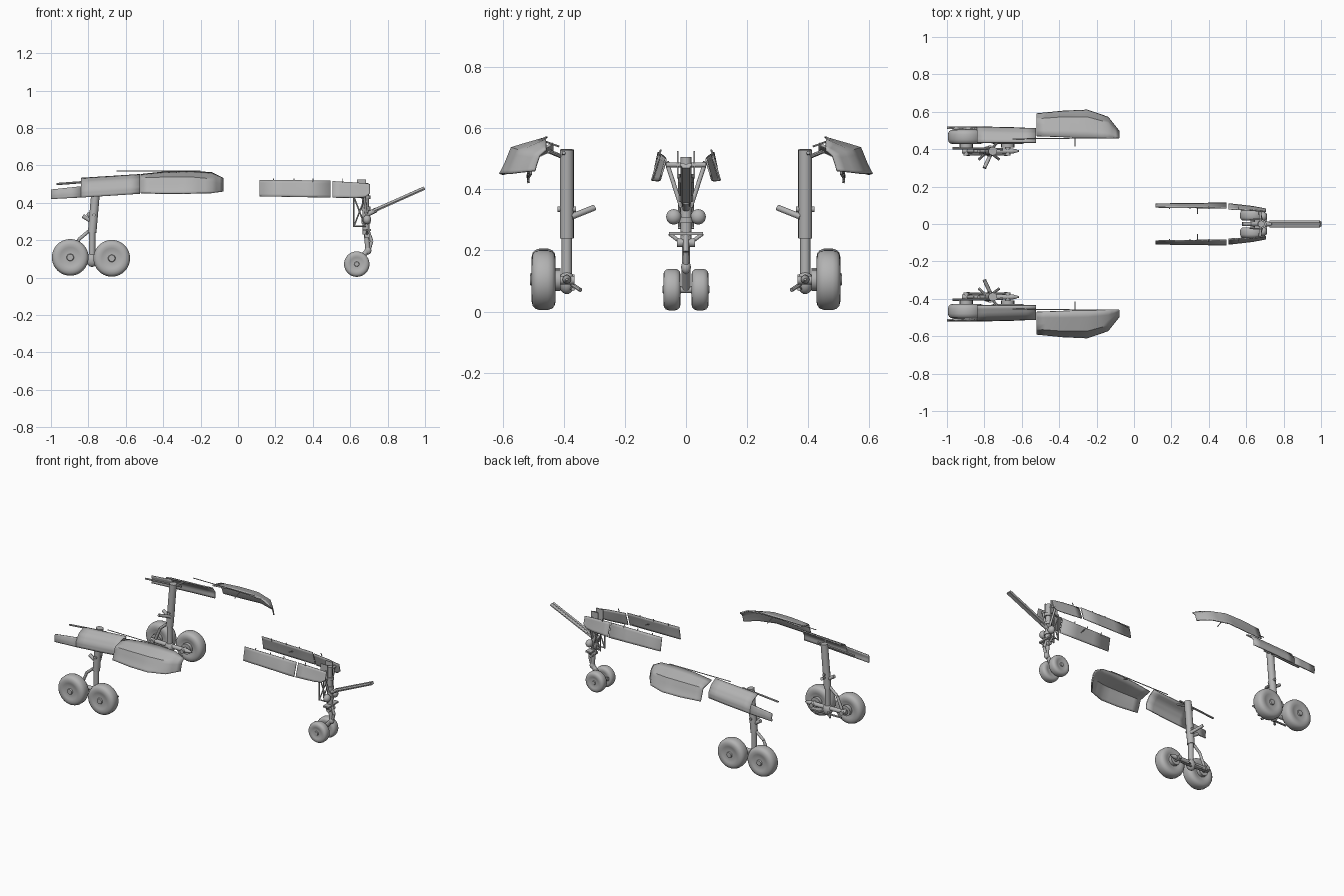
import bpy, bmesh, math
from mathutils import Vector

if "Cube" in bpy.data.objects:
    bpy.data.objects.remove(bpy.data.objects["Cube"])

grey = bpy.data.materials.new("plain grey")
grey.use_nodes = True
grey.diffuse_color = (0.45, 0.45, 0.45, 1)
grey.node_tree.nodes["Principled BSDF"].inputs["Base Color"].default_value = (0.45, 0.45, 0.45, 1)


def finish(bm, name, angle=40):
    bmesh.ops.recalc_face_normals(bm, faces=bm.faces)
    mesh = bpy.data.meshes.new(name)
    bm.to_mesh(mesh)
    bm.free()
    mesh.materials.append(grey)
    ob = bpy.data.objects.new(name, mesh)
    bpy.context.collection.objects.link(ob)
    bpy.ops.object.select_all(action="DESELECT")
    ob.select_set(True)
    bpy.context.view_layer.objects.active = ob
    bpy.ops.object.shade_smooth_by_angle(angle=math.radians(angle))
    return ob


def rod(name, a, b, r, r2=None, sides=16):
    """Round bar from a to b."""
    a, b = Vector(a), Vector(b)
    bm = bmesh.new()
    bmesh.ops.create_cone(bm, cap_ends=True, segments=sides, radius1=r,
                          radius2=r if r2 is None else r2, depth=(b - a).length)
    bm.transform((b - a).to_track_quat("Z", "Y").to_matrix().to_4x4())
    bmesh.ops.translate(bm, verts=bm.verts, vec=(a + b) / 2)
    return finish(bm, name)


def box(name, centre, size, tilt=0):
    """Block, tilted about y."""
    bm = bmesh.new()
    bmesh.ops.create_cube(bm, size=1)
    bmesh.ops.scale(bm, verts=bm.verts, vec=size)
    ob = finish(bm, name)
    ob.location = centre
    ob.rotation_euler.y = tilt
    return ob


def ball(name, centre, size):
    bm = bmesh.new()
    bmesh.ops.create_uvsphere(bm, u_segments=20, v_segments=12, radius=1)
    bmesh.ops.scale(bm, verts=bm.verts, vec=size)
    bmesh.ops.translate(bm, verts=bm.verts, vec=centre)
    return finish(bm, name)


# Tyre and hub section: (radius fraction, half-width fraction)
WHEEL = [(0, 1.12), (.17, 1.12), (.2, .9), (.45, .86), (.55, .97), (.72, 1),
         (.86, .92), (.95, .72), (1, .36)]


def wheel(name, centre, radius, half):
    bm = bmesh.new()
    section = WHEEL + [(r, -w) for r, w in reversed(WHEEL)]
    vs = [bm.verts.new((r * radius, w * half, 0)) for r, w in section]
    edges = [bm.edges.new(p) for p in zip(vs, vs[1:])]
    bmesh.ops.spin(bm, geom=vs + edges, axis=(0, 1, 0), cent=(0, 0, 0),
                   angle=math.tau, steps=40)
    bmesh.ops.remove_doubles(bm, verts=bm.verts, dist=1e-5)
    bmesh.ops.translate(bm, verts=bm.verts, vec=centre)
    return finish(bm, name, 50)


def panel(name, stations, side, thick=0.008):
    """Curved door skin lofted through (x, [(y, z), ...]) stations."""
    bm = bmesh.new()
    rows = [[bm.verts.new((x, y * side, z)) for y, z in pts] for x, pts in stations]
    for r, s in zip(rows, rows[1:]):
        for i in range(len(r) - 1):
            bm.faces.new((r[i], r[i + 1], s[i + 1], s[i]))
    bmesh.ops.subdivide_edges(bm, edges=bm.edges, cuts=2, smooth=0.4, use_grid_fill=True)
    ob = finish(bm, name)
    mod = ob.modifiers.new("thickness", "SOLIDIFY")
    mod.thickness = thick
    mod.offset = 0
    return ob


for s, tag in ((1, "left"), (-1, "right")):
    y = 0.39 * s
    # Main leg: cylinder, piston and bogie
    rod(f"{tag}_main_strut", (-.78, y, .24), (-.755, y, .53), .023)
    rod(f"{tag}_main_piston", (-.78, y, .08), (-.78, y, .25), .017)
    ball(f"{tag}_bogie_pivot", (-.78, y, .095), (.032, .026, .038))
    rod(f"{tag}_bogie_beam", (-.92, y, .11), (-.65, y, .105), .014)
    rod(f"{tag}_beam_tip", (-.65, y, .105), (-.615, y, .105), .014, .004)
    # Twin wheels with axles and brake drums
    for x, z, end in ((-.897, .108, "rear"), (-.675, .103, "fore")):
        wheel(f"{tag}_{end}_main_wheel", (x, .466 * s, z), .098, .039)
        rod(f"{tag}_{end}_axle", (x, .365 * s, z), (x, .43 * s, z), .014)
        rod(f"{tag}_{end}_brake", (x, .41 * s, z), (x, .435 * s, z), .035)
        rod(f"{tag}_{end}_brake_rod", (x, .37 * s, z - .03), (-.78, .375 * s, .075), .006, sides=8)
    # Torque links and braces
    rod(f"{tag}_upper_link", (-.79, y, .255), (-.85, y, .205), .009)
    rod(f"{tag}_lower_link", (-.85, y, .205), (-.885, y, .125), .009)
    rod(f"{tag}_rear_actuator", (-.83, y, .33), (-.775, y, .295), .011)
    rod(f"{tag}_side_brace", (-.765, .375 * s, .31), (-.80, .30 * s, .34), .01)
    rod(f"{tag}_brace_lug", (-.77, .36 * s, .335), (-.77, .42 * s, .335), .009)
    for dx in (-.05, .06):
        rod(f"{tag}_link_pin", (-.78, y, .1), (-.78 + dx, .345 * s, .07), .007, sides=8)
    rod(f"{tag}_door_link", (-.77, y, .5), (-.72, .45 * s, .525), .007, sides=8)
    rod(f"{tag}_retract_rod", (-.97, .405 * s, .5), (-.70, .40 * s, .52), .006, sides=8)

    # Main doors: narrow tail flap, leg door, bulged body door
    panel(f"{tag}_tail_door", [
        (-1, [(.515, .42), (.518, .445), (.512, .47)]),
        (-.84, [(.517, .428), (.515, .455), (.505, .487)])], s)
    panel(f"{tag}_leg_door", [
        (-.84, [(.517, .428), (.515, .465), (.49, .505), (.435, .53)]),
        (-.68, [(.515, .438), (.512, .475), (.485, .515), (.435, .54)]),
        (-.525, [(.508, .448), (.508, .485), (.48, .525), (.435, .55)])], s)
    panel(f"{tag}_body_door", [
        (-.52, [(.588, .452), (.575, .485), (.56, .53), (.47, .55)]),
        (-.38, [(.602, .448), (.585, .485), (.57, .535), (.465, .565)]),
        (-.25, [(.608, .45), (.59, .485), (.57, .535), (.46, .567)]),
        (-.14, [(.57, .452), (.56, .48), (.54, .525), (.458, .56)]),
        (-.08, [(.495, .46), (.49, .48), (.48, .51), (.458, .53)])], s)
    rod(f"{tag}_body_door_hinge", (-.315, .415 * s, .54), (-.315, .47 * s, .56), .003, sides=6)
    rod(f"{tag}_door_edge_rod", (-.65, .455 * s, .57), (-.2, .46 * s, .57), .003, sides=6)

    # Nose doors, flared outward at the lower edge
    panel(f"{tag}_nose_long_door", [
        (.115, [(.107, .435), (.1, .475), (.09, .522)]),
        (.495, [(.112, .428), (.1, .47), (.085, .518)])], s, .006)
    panel(f"{tag}_nose_short_door", [
        (.505, [(.108, .428), (.095, .47), (.08, .515)]),
        (.63, [(.094, .426), (.083, .465), (.073, .508)]),
        (.68, [(.085, .43), (.077, .465), (.068, .503)]),
        (.705, [(.08, .45), (.073, .47), (.066, .5)])], s, .006)
    for x in (.19, .30, .40, .56):
        rod(f"{tag}_nose_door_pin", (x, .09 * s, .51), (x, .082 * s, .53), .003, sides=6)
    rod(f"{tag}_nose_door_arm", (.34, .055 * s, .49), (.34, .095 * s, .48), .003, sides=6)

    # Nose wheel, lamp and braces
    wheel(f"{tag}_nose_wheel", (.635, .046 * s, .072), .068, .028)
    ball(f"{tag}_lamp", (.69, .04 * s, .31), (.022, .025, .025))
    rod(f"{tag}_lamp_bracket", (.685, 0, .31), (.685, .035 * s, .31), .007)
    rod(f"{tag}_spread_brace", (.685, .015 * s, .34), (.67, .062 * s, .485), .007)
    rod(f"{tag}_collar_stay", (.69, .055 * s, .255), (.69, .015 * s, .225), .006)
    # Open lattice behind the nose leg
    for z in (.275, .43):
        rod(f"{tag}_lattice_bar", (.62, .022 * s, z), (.685, .022 * s, z), .004, sides=8)
    rod(f"{tag}_lattice_post", (.62, .022 * s, .27), (.62, .022 * s, .45), .004, sides=8)
    rod(f"{tag}_lattice_cross", (.62, .022 * s, .43), (.68, .022 * s, .275), .004, sides=8)
    rod(f"{tag}_lattice_cross", (.62, .022 * s, .275), (.68, .022 * s, .43), .004, sides=8)
    box(f"{tag}_top_plate", (.66, .027 * s, .48), (.05, .006, .09))

# Nose leg: cylinder, piston and trailing fork
rod("nose_strut", (.685, 0, .23), (.68, 0, .505), .018)
rod("nose_piston", (.695, 0, .14), (.685, 0, .24), .013)
rod("nose_fork", (.697, 0, .15), (.635, 0, .075), .014)
rod("nose_axle", (.635, -.05, .072), (.635, .05, .072), .012)
rod("nose_rear_stay", (.58, 0, .085), (.635, 0, .072), .012)
ball("fork_knuckle", (.695, 0, .145), (.018, .016, .022))
box("steering_collar", (.69, 0, .255), (.04, .11, .01))
rod("steering_cylinder", (.69, -.03, .225), (.69, .03, .225), .014)
rod("nose_upper_link", (.695, 0, .25), (.715, 0, .195), .009)
rod("nose_lower_link", (.715, 0, .195), (.698, 0, .14), .009)
rod("nose_cross_shaft", (.675, -.065, .48), (.675, .065, .48), .008)
for h in (.29, .36, .42):
    rod("strut_ring", (.684, 0, h), (.684, 0, h + .02), .024)

# Forward drag brace
tilt = -math.atan2(.13, .29)
box("drag_brace", (.857, 0, .413), (.31, .026, .014), tilt)
for s in (1, -1):
    rod("drag_brace_rail", (.725, s * .011, .36), (.994, s * .011, .48), .007)
rod("drag_brace_foot", (.685, 0, .335), (.74, 0, .362), .013)
